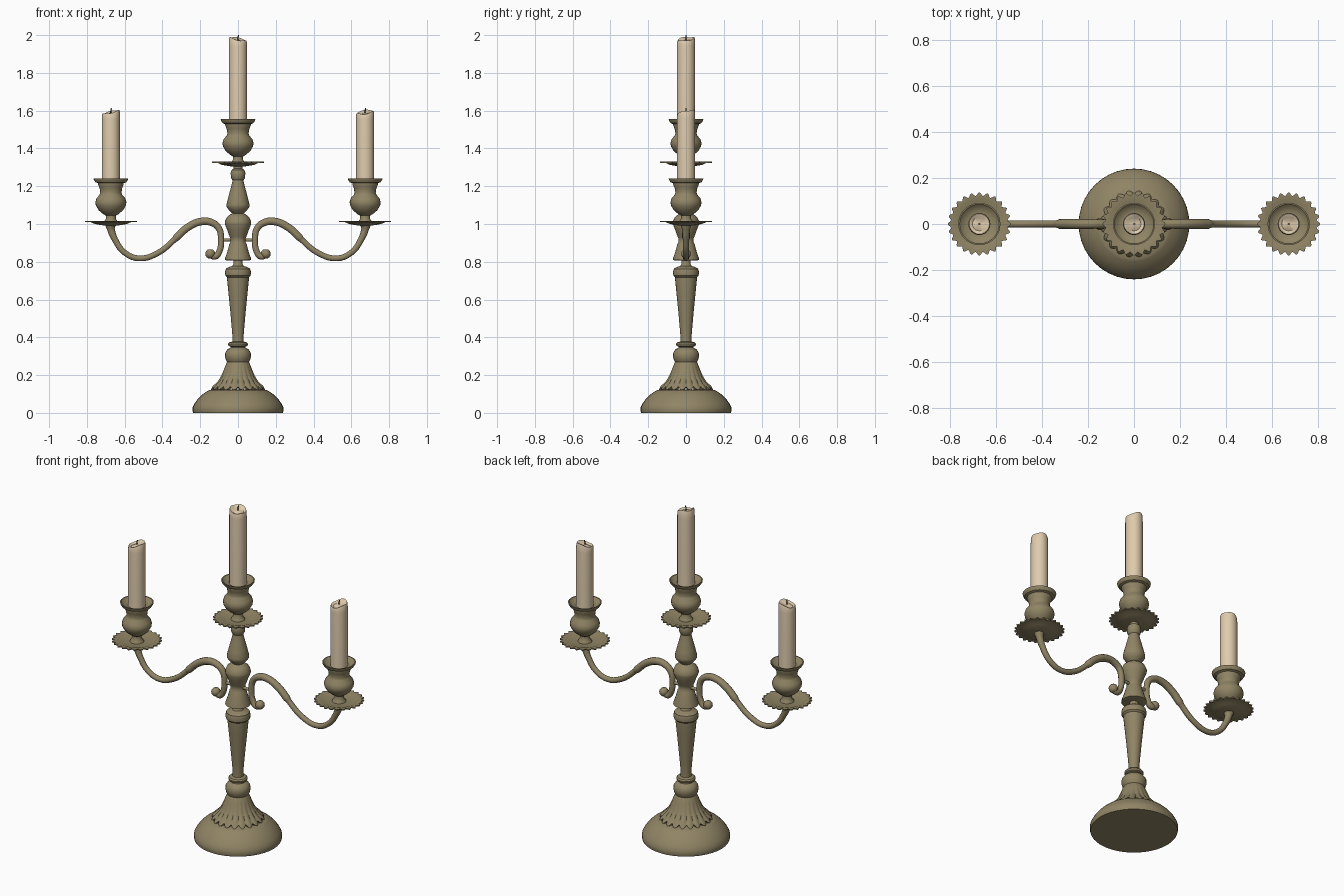
import bpy, bmesh, math
from mathutils import Vector


def material(name, rgb):
    m = bpy.data.materials.new(name)
    m.diffuse_color = (*rgb, 1)
    return m


BRONZE = material("aged bronze", (0.28, 0.232, 0.13))
WAX = material("cream wax", (0.74, 0.60, 0.42))
WICK = material("dark wick", (0.03, 0.025, 0.02))


def finish(obj, mat, angle=35):
    obj.data.materials.clear()
    obj.data.materials.append(mat)
    bpy.ops.object.select_all(action='DESELECT')
    obj.select_set(True)
    bpy.context.view_layer.objects.active = obj
    bpy.ops.object.shade_smooth_by_angle(angle=math.radians(angle))
    return obj


def lathe(name, profile, mat, segs=28, at=(0, 0, 0), mod=None, angle=35):
    """Revolve (radius, z) points; mod(i, a, r, z) may reshape each point."""
    bm = bmesh.new()
    rings = []
    for i, (r, z) in enumerate(profile):
        ring = []
        for k in range(segs):
            a = 2 * math.pi * k / segs
            rr, zz = mod(i, a, r, z) if mod else (r, z)
            ring.append(bm.verts.new((rr * math.cos(a), rr * math.sin(a), zz)))
        rings.append(ring)
    for lo, hi in zip(rings, rings[1:]):
        for k in range(segs):
            n = (k + 1) % segs
            bm.faces.new((lo[k], lo[n], hi[n], hi[k]))
    bm.faces.new(rings[0][::-1])
    bm.faces.new(rings[-1])
    me = bpy.data.meshes.new(name)
    bm.to_mesh(me)
    bm.free()
    obj = bpy.data.objects.new(name, me)
    obj.location = at
    bpy.context.collection.objects.link(obj)
    return finish(obj, mat, angle)


def tube(name, pts, mat, res=5):
    """Smooth tube through (x, y, z, radius) points."""
    cu = bpy.data.curves.new(name, 'CURVE')
    cu.dimensions = '3D'
    cu.bevel_depth = 1
    cu.bevel_resolution = 3
    cu.resolution_u = res
    cu.use_fill_caps = True
    sp = cu.splines.new('BEZIER')
    sp.bezier_points.add(len(pts) - 1)
    for bp, (x, y, z, r) in zip(sp.bezier_points, pts):
        bp.co = (x, y, z)
        bp.radius = r
        bp.handle_left_type = bp.handle_right_type = 'AUTO'
    tmp = bpy.data.objects.new(name + "_path", cu)
    bpy.context.collection.objects.link(tmp)
    bpy.context.view_layer.update()
    me = bpy.data.meshes.new_from_object(tmp.evaluated_get(bpy.context.evaluated_depsgraph_get()))
    bpy.data.objects.remove(tmp)
    obj = bpy.data.objects.new(name, me)
    bpy.context.collection.objects.link(obj)
    return finish(obj, mat, 50)


# domed foot
lathe("base", [(0.238, 0), (0.241, 0.012), (0.24, 0.03), (0.23, 0.05), (0.212, 0.075),
               (0.188, 0.098), (0.163, 0.115), (0.152, 0.121), (0.10, 0.124)], BRONZE, 40)


# fluted skirt with a scalloped lower edge
def flutes(i, a, r, z):
    lobe = abs(math.sin(10 * a))
    fade = max(0, 1 - i / 6)
    return r * (1 - 0.13 * fade * (1 - lobe)), z + (0.018 * (1 - lobe) if i < 2 else 0)


lathe("fluted_skirt", [(0.125, 0.115), (0.146, 0.122), (0.137, 0.14), (0.11, 0.165),
                       (0.09, 0.195), (0.075, 0.23), (0.061, 0.265), (0.055, 0.275)],
      BRONZE, 120, mod=flutes, angle=45)

# turned collar and tapering column
lathe("column", [(0.055, 0.265), (0.064, 0.28), (0.069, 0.30), (0.067, 0.32), (0.055, 0.337),
                 (0.04, 0.345), (0.04, 0.35), (0.051, 0.355), (0.053, 0.365), (0.047, 0.373),
                 (0.03, 0.378), (0.029, 0.40), (0.034, 0.46), (0.042, 0.55), (0.051, 0.64),
                 (0.058, 0.71), (0.058, 0.718), (0.067, 0.727), (0.069, 0.745), (0.064, 0.763),
                 (0.05, 0.772), (0.03, 0.778), (0.023, 0.79), (0.024, 0.815)], BRONZE, 24)

# central hub that carries the arms
lathe("arm_hub", [(0.055, 0.806), (0.07, 0.81), (0.068, 0.82), (0.056, 0.855), (0.045, 0.895),
                  (0.04, 0.905), (0.04, 0.925), (0.045, 0.935), (0.058, 0.97), (0.07, 1.0),
                  (0.07, 1.012), (0.06, 1.035), (0.042, 1.05), (0.028, 1.057), (0.028, 1.066)],
      BRONZE, 24)

# upper baluster
lathe("baluster", [(0.028, 1.055), (0.045, 1.07), (0.06, 1.09), (0.061, 1.102), (0.052, 1.14),
                   (0.04, 1.185), (0.031, 1.22), (0.029, 1.232), (0.037, 1.243), (0.039, 1.27),
                   (0.034, 1.286), (0.024, 1.293), (0.024, 1.315)], BRONZE, 24)
tube("arm_pin", [(-0.095, 0, 0.915, 0.009), (0.095, 0, 0.915, 0.009)], BRONZE)


def teeth(i, a, r, z):
    return (r * (1 - 0.11 * (0.5 - 0.5 * math.cos(24 * a))), z) if r > 0.125 else (r, z)


def candle_holder(side, x, z0, top, tilt):
    """Drip pan, cup, candle and wick; z0 is the pan's rim, top the candle's rim."""
    at = (x, 0, z0)
    lathe(side + "_drip_pan", [(0.022, -0.026), (0.05, -0.022), (0.085, -0.016), (0.107, -0.006),
                               (0.137, -0.006), (0.138, 0.001), (0.107, 0.001), (0.085, -0.008),
                               (0.03, -0.01)], BRONZE, 144, at, teeth)
    lathe(side + "_cup", [(0.04, -0.012), (0.034, 0.0), (0.026, 0.012), (0.026, 0.028),
                          (0.04, 0.036), (0.065, 0.057), (0.08, 0.083), (0.082, 0.1),
                          (0.076, 0.12), (0.06, 0.139), (0.056, 0.15), (0.06, 0.175),
                          (0.068, 0.193), (0.068, 0.2), (0.082, 0.205), (0.09, 0.218),
                          (0.092, 0.226), (0.086, 0.226), (0.07, 0.21), (0.048, 0.206)],
          BRONZE, 28, at)

    # candle with an uneven melted rim
    h = top - z0

    def melt(i, a, r, z):
        drop = 0.011 * (1 - math.cos(a - tilt)) + 0.003 * math.sin(3 * a)
        return r, z - (drop if 2 <= i <= 5 else 0)

    lathe(side + "_candle", [(0.048, 0.19), (0.048, h - 0.05), (0.047, h - 0.009),
                             (0.044, h - 0.001), (0.039, h - 0.002), (0.03, h - 0.008),
                             (0.008, h - 0.018)], WAX, 24, at, melt)
    tube(side + "_wick", [(x, 0, top - 0.025, 0.003), (x, 0, top - 0.005, 0.003),
                          (x + 0.003, 0, top + 0.008, 0.003)], WICK)


candle_holder("centre", 0, 1.329, 1.992, 2.6)

# S-curved arms: thick inner scroll, slimmer outer sweep
ARM = [(0.148, 0.838, 0.018), (0.122, 0.828, 0.018), (0.101, 0.85, 0.017), (0.09, 0.92, 0.017),
       (0.103, 0.98, 0.018), (0.142, 1.009, 0.02), (0.19, 1.014, 0.021), (0.262, 0.985, 0.021),
       (0.325, 0.929, 0.021), (0.338, 0.916, 0.016), (0.425, 0.846, 0.016), (0.525, 0.818, 0.016),
       (0.602, 0.85, 0.016), (0.65, 0.915, 0.017), (0.672, 0.97, 0.021), (0.675, 0.995, 0.029)]
for side, s, tilt in (("left", -1, 0.4), ("right", 1, 1.0)):
    tube(side + "_arm", [(s * x, 0, z, r) for x, z, r in ARM], BRONZE)
    lathe(side + "_scroll_bud", [(0.026 * math.sin(t * math.pi / 8), -0.026 * math.cos(t * math.pi / 8))
                                 for t in range(1, 8)], BRONZE, 14, (s * 0.147, 0, 0.842))
    candle_holder(side, s * 0.673, 1.016, 1.605, tilt)
